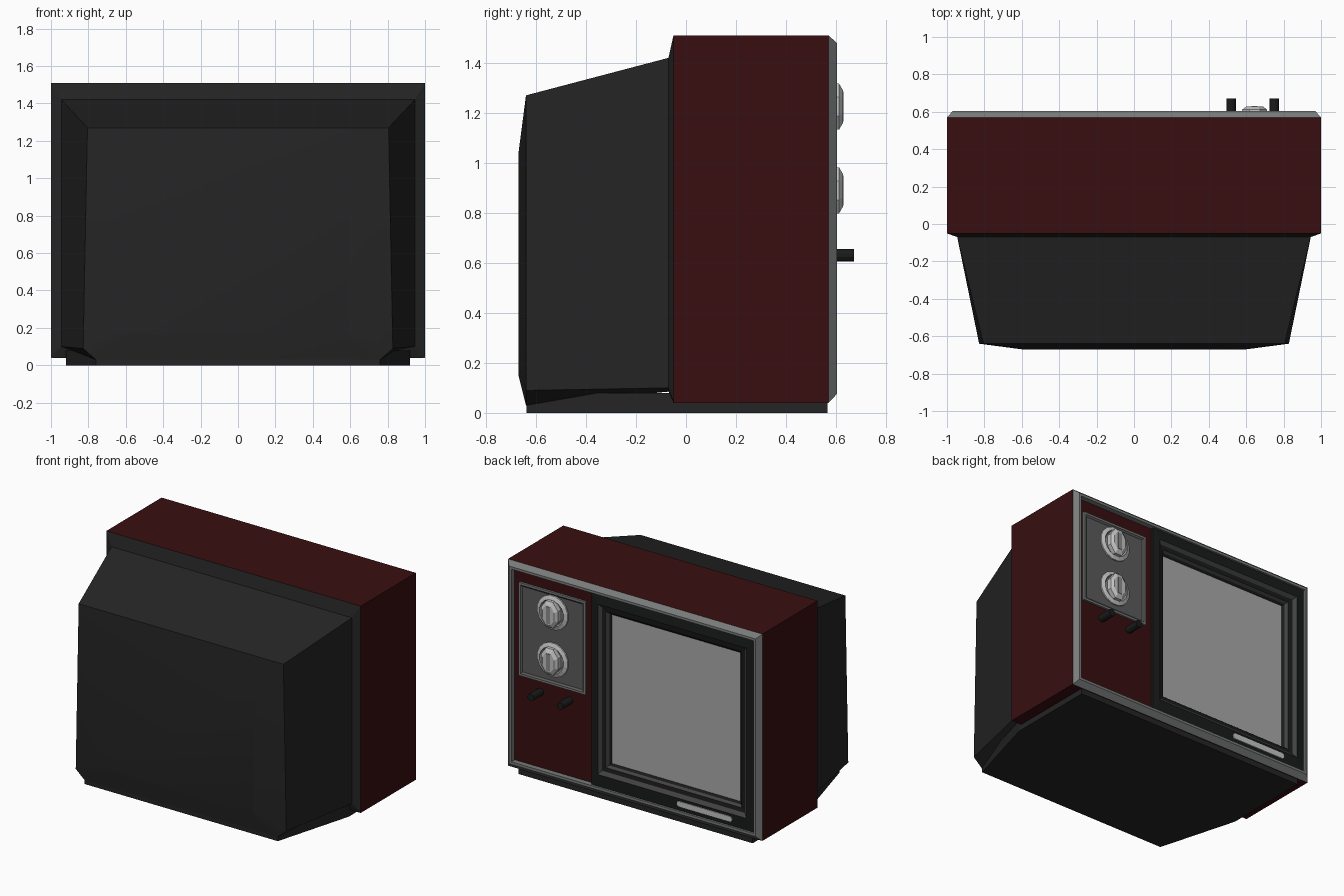
import bpy, bmesh, math

if "Cube" in bpy.data.objects:
    bpy.data.objects.remove(bpy.data.objects["Cube"])


def mat(name, r, g, b):
    m = bpy.data.materials.new(name)
    m.diffuse_color = (r, g, b, 1)
    m.use_nodes = True
    m.node_tree.nodes["Principled BSDF"].inputs["Base Color"].default_value = m.diffuse_color
    return m


RED = mat("dark red cabinet", .040, .0045, .005)
SHELL = mat("charcoal shell", .018, .018, .018)
BLACK = mat("black plastic", .010, .0105, .0105)
TRIM = mat("grey trim", .19, .20, .195)
PLATE = mat("panel grey", .105, .105, .105)
STEP = mat("bezel grey", .055, .055, .055)
GLASS = mat("screen grey", .40, .40, .40)
SILVER = mat("light silver", .55, .55, .55)
MID = mat("knob grey", .27, .27, .27)


def loft(name, rings, mats, start=True, end=True):
    """Skin rings of points; mats gives one material per strip, last one for the end cap."""
    slots = list(dict.fromkeys(mats))
    bm = bmesh.new()
    vs = [[bm.verts.new(p) for p in ring] for ring in rings]
    n = len(rings[0])
    for k in range(len(rings) - 1):
        a, b = vs[k], vs[k + 1]
        for i in range(n):
            j = (i + 1) % n
            f = bm.faces.new((a[i], a[j], b[j], b[i]))
            f.material_index = slots.index(mats[min(k, len(mats) - 1)])
    if start:
        bm.faces.new(vs[0][::-1]).material_index = slots.index(mats[0])
    if end:
        bm.faces.new(vs[-1]).material_index = slots.index(mats[-1])
    me = bpy.data.meshes.new(name)
    bm.to_mesh(me)
    bm.free()
    for m in slots:
        me.materials.append(m)
    ob = bpy.data.objects.new(name, me)
    bpy.context.collection.objects.link(ob)
    return ob


def rect(x0, x1, z0, z1, y):
    return [(x1, y, z0), (x0, y, z0), (x0, y, z1), (x1, y, z1)]


def oval(cx, cz, rx, rz, y, n=16):
    return [(cx - rx * math.cos(2 * math.pi * (i + .5) / n), y,
             cz + rz * math.sin(2 * math.pi * (i + .5) / n)) for i in range(n)]


def rounded(x0, x1, z0, z1, y, r, seg=4):
    pts = []
    corners = ((x0 + r, z1 - r, 0), (x1 - r, z1 - r, 90), (x1 - r, z0 + r, 180), (x0 + r, z0 + r, 270))
    for cx, cz, a0 in corners:
        for i in range(seg + 1):
            a = math.radians(a0 + 90 * i / seg)
            pts.append((cx - r * math.cos(a), y, cz + r * math.sin(a)))
    return pts


def section(y, bottom, low, top, z0, z1, z2):
    return [(bottom, y, z0), (-bottom, y, z0), (-low, y, z1), (-top, y, z2), (top, y, z2), (low, y, z1)]


# Cabinet sleeve with chamfered grey front trim
loft("cabinet", [rect(-1, 1, .04, 1.51, -.05), rect(-1, 1, .04, 1.51, .57),
                 rect(-.97, .97, .075, 1.48, .603), rect(-.952, .952, .093, 1.462, .603),
                 rect(-.952, .952, .093, 1.462, .55)],
     [RED, TRIM, TRIM, TRIM], start=False, end=False)

# Tapered rear shell with a gently bulged back and a collar meeting the cabinet
shell = loft("rear_shell", [section(-.67, .58, .6, .6, .15, .19, 1.04),
                            section(-.64, .76, .828, .805, .03, .09, 1.27),
                            section(-.07, .87, .945, .945, .085, .10, 1.42),
                            section(-.05, .99, 1, 1, .04, .05, 1.51)],
             [SHELL], end=False)
bpy.context.view_layer.objects.active = shell
shell.select_set(True)
bpy.ops.object.shade_smooth_by_angle(angle=math.radians(14))
shell.select_set(False)

# Low base plinth
outline = [(.92, .565), (-.92, .565), (-.92, -.07), (-.76, -.638), (.76, -.638), (.92, -.07)]
loft("base", [[(x, y, z) for x, y in outline] for z in (0, .08)], [SHELL])

# Control side: red panel and framed grey plate
loft("control_panel", [rect(.32, .955, .09, 1.465, .54), rect(.32, .955, .09, 1.465, .565)], [RED])
loft("dial_plate", [rect(.385, .912, .71, 1.372, .56), rect(.385, .912, .71, 1.372, .58),
                    rect(.40, .897, .725, 1.357, .58), rect(.412, .885, .737, 1.345, .570)],
     [TRIM, TRIM, PLATE, PLATE])

# Two channel dials with elongated grips
for label, z in (("upper", 1.225), ("lower", .89)):
    x = .645
    loft(label + "_dial_ring", [oval(x, z, .122, .122, .565), oval(x, z, .122, .122, .58),
                                oval(x, z, .095, .095, .59), oval(x, z, .085, .085, .58)],
         [SILVER, SILVER, MID, MID])
    loft(label + "_dial_grip", [oval(x, z, .072, .100, .575, 8), oval(x, z, .072, .100, .612, 8),
                                oval(x, z, .050, .072, .627, 8)], [SILVER, SILVER, SILVER])
    loft(label + "_dial_bar", [rect(x - .016, x + .016, z - .06, z + .06, .62),
                               rect(x - .016, x + .016, z - .06, z + .06, .630)], [MID])

# Small push knobs
for label, x in (("left", .52), ("right", .75)):
    loft(label + "_peg", [oval(x, .63, .026, .026, .56, 12), oval(x, .63, .026, .026, .672, 12)], [BLACK])

# Stepped screen surround
loft("screen_bezel", [rect(-.955, .33, .09, 1.465, .54), rect(-.955, .33, .09, 1.465, .588),
                      rect(-.89, .278, .18, 1.39, .594), rect(-.868, .258, .205, 1.368, .575),
                      rect(-.835, .232, .232, 1.340, .570), rect(-.82, .218, .243, 1.328, .55),
                      rect(-.80, .20, .263, 1.308, .532)],
     [BLACK, BLACK, STEP, BLACK, STEP, BLACK], start=False, end=False)
loft("screen", [rounded(-.815, .212, .25, 1.32, .53, .02), rounded(-.815, .212, .25, 1.32, .538, .02)],
     [GLASS])

# Rounded light strip below the screen
loft("front_strip", [rounded(-.78, -.345, .122, .162, .585, .019),
                     rounded(-.78, -.345, .122, .162, .599, .019)], [SILVER])
